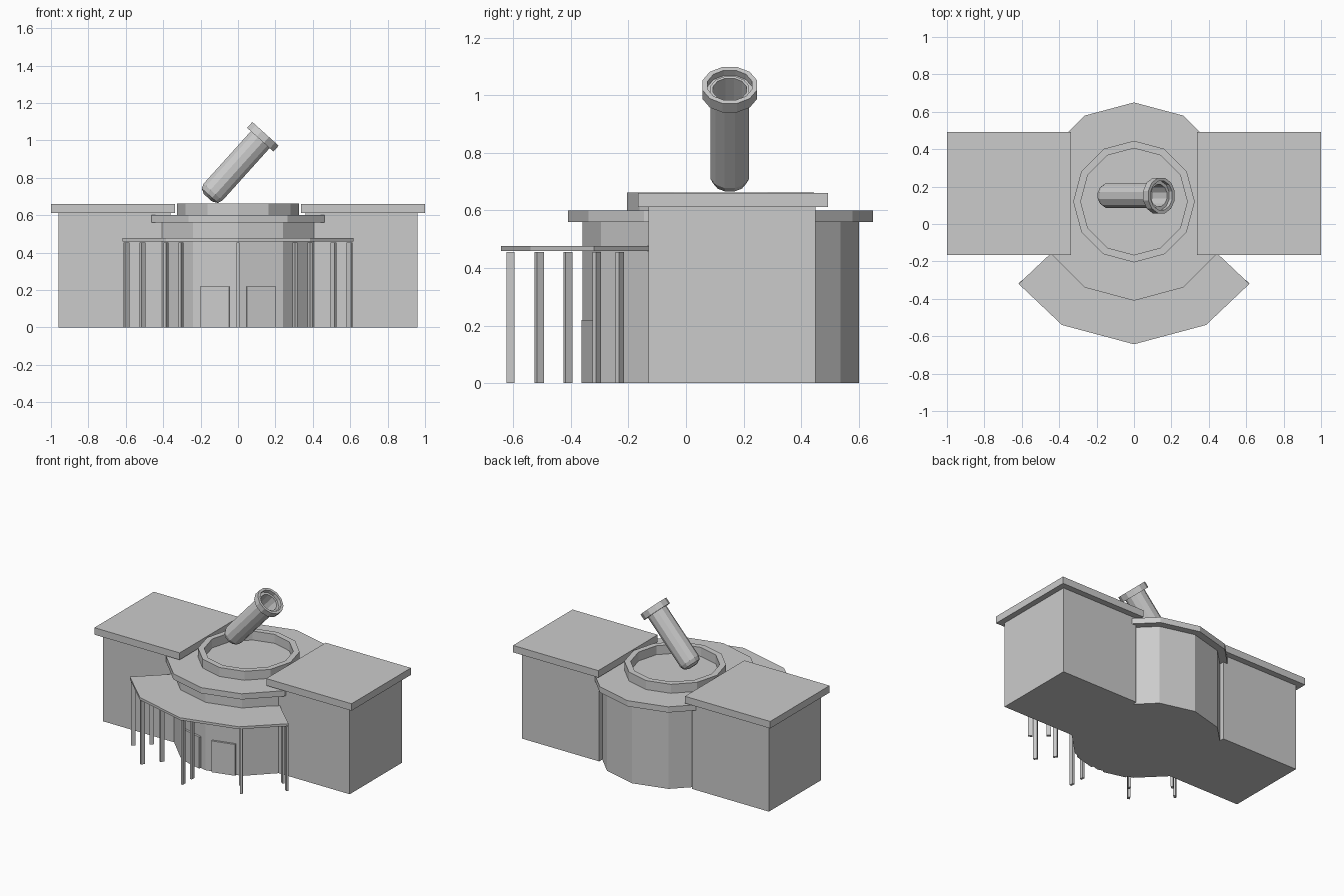
import bpy
from math import sin, cos, pi, radians, atan2
from mathutils import Matrix, Vector

if "Cube" in bpy.data.objects:
    bpy.data.objects.remove(bpy.data.objects["Cube"])

CY = 0.12  # centre of the round hall


def mesh_object(name, verts, faces):
    me = bpy.data.meshes.new(name)
    me.from_pydata(verts, [], faces)
    me.update()
    ob = bpy.data.objects.new(name, me)
    bpy.context.collection.objects.link(ob)
    return ob


def prism(name, outline, z0, z1):
    """Extrude a counter-clockwise outline between two heights."""
    n = len(outline)
    verts = [(x, y, z) for z in (z0, z1) for x, y in outline]
    faces = [tuple(reversed(range(n))), tuple(range(n, 2 * n))]
    faces += [(i, (i + 1) % n, n + (i + 1) % n, n + i) for i in range(n)]
    return mesh_object(name, verts, faces)


def box(name, x0, x1, y0, y1, z0, z1):
    return prism(name, [(x0, y0), (x1, y0), (x1, y1), (x0, y1)], z0, z1)


def lathe(name, profile, closed=False, n=12, offset=0.0):
    """Spin (radius, height) points round z; ends capped unless closed."""
    m = len(profile)
    verts = [(r * cos(2 * pi * i / n + offset), r * sin(2 * pi * i / n + offset), z)
             for r, z in profile for i in range(n)]
    faces = []
    for k in range(m if closed else m - 1):
        a, b = k * n, ((k + 1) % m) * n
        faces += [(a + i, a + (i + 1) % n, b + (i + 1) % n, b + i) for i in range(n)]
    if not closed:
        faces.append(tuple(reversed(range(n))))
        faces.append(tuple(range((m - 1) * n, m * n)))
    return mesh_object(name, verts, faces)


# round hall with overhanging roof and raised parapet ring
hall = lathe("hall_drum", [(0.48, 0), (0.48, 0.56)])
roof = lathe("hall_roof", [(0.53, 0.56), (0.53, 0.60)])
ring = lathe("roof_ring", [(0.325, 0.595), (0.325, 0.663), (0.285, 0.663), (0.285, 0.595)], closed=True)
for ob in (hall, roof, ring):
    ob.location.y = CY

# side wings, doors on the two front facets
for s, side in ((-1, "left"), (1, "right")):
    xs = sorted((s * 0.36, s * 0.96))
    box(side + "_wing", *xs, -0.13, 0.45, 0, 0.612)
    xs = sorted((s * 0.337, s * 1.0))
    box(side + "_wing_roof", *xs, -0.167, 0.493, 0.612, 0.661)
    door = box(side + "_door", -0.08, 0.08, -0.014, 0.02, 0, 0.22)
    door.location = (s * 0.122, -0.328, 0)
    door.rotation_euler.z = s * radians(15)

# porch canopy
half = [(0.385, -0.54), (0.617, -0.32), (0.416, -0.13), (0.24, -0.28)]
outline = [(0, -0.643)] + half + [(0, -0.345)] + [(-x, y) for x, y in reversed(half)]
prism("porch_canopy", outline, 0.46, 0.477)

# porch columns in radial pairs
pairs = [((0, -0.61), (0, -0.51), 0), ((0.385, -0.51), (0.305, -0.41), 30),
         ((0.597, -0.31), (0.51, -0.23), 52)]
for outer, inner, ang in pairs:
    for x, y in (outer, inner):
        for s in ((1,) if x == 0 else (1, -1)):
            col = box("porch_column", -0.008, 0.008, -0.014, 0.014, 0, 0.455)
            col.location = (s * x, y, 0)
            col.rotation_euler.z = s * radians(ang)

# telescope: tube with rounded foot and deep bore, and a collar at the mouth
tube = lathe("telescope_tube", [(0.03, -0.46), (0.06, -0.445), (0.07, -0.42), (0.07, -0.02),
                                (0.06, -0.02), (0.06, -0.14)], offset=pi / 12)
collar = lathe("telescope_collar", [(0.098, -0.042), (0.098, 0), (0.08, 0), (0.08, -0.025),
                                    (0.068, -0.025), (0.068, -0.042)], closed=True, offset=pi / 12)
for ob in (tube, collar):
    ob.location = (0.147, 0.152, 1.035)
    ob.rotation_euler.y = radians(42)
